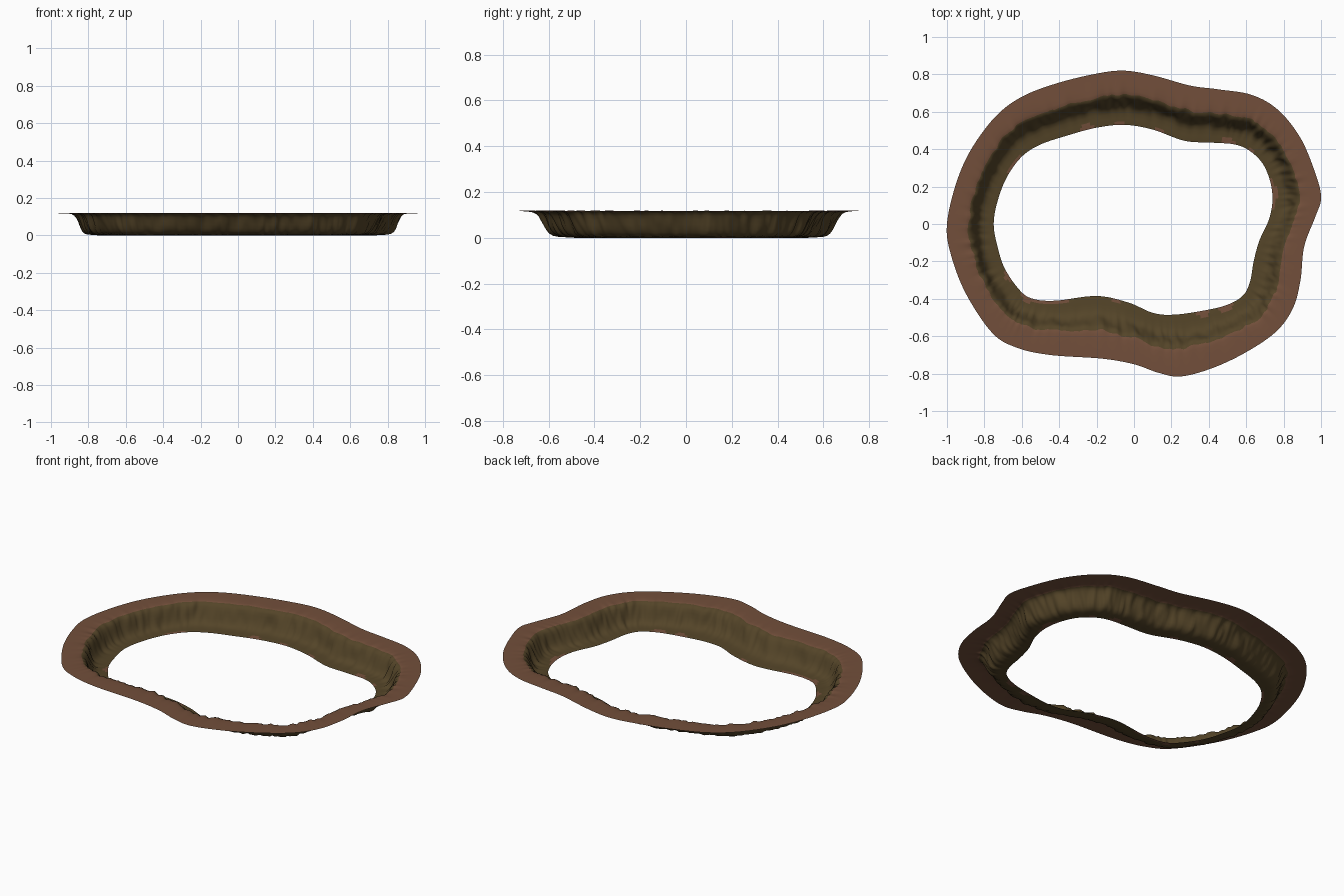
import bpy
import bmesh
from mathutils import Vector, noise

if "Cube" in bpy.data.objects:
    bpy.data.objects.remove(bpy.data.objects["Cube"])

# paired outline points: outer x, outer y, inner x, inner y
PAIRS = [
    (1.0, .14, .74, .12), (.97, .27, .73, .22), (.89, .46, .69, .32), (.77, .61, .62, .39),
    (.63, .69, .54, .425), (.45, .72, .42, .435), (.3, .74, .27, .445), (.1, .795, .1, .505),
    (-.06, .82, -.05, .53), (-.22, .80, -.2, .515), (-.42, .75, -.35, .475), (-.6, .68, -.5, .425),
    (-.74, .575, -.6, .36), (-.87, .40, -.68, .25), (-.95, .22, -.73, .12), (-1, 0, -.75, 0),
    (-.98, -.16, -.73, -.12), (-.9, -.37, -.69, -.24), (-.76, -.58, -.61, -.355), (-.63, -.66, -.54, -.40),
    (-.45, -.70, -.42, -.41), (-.17, -.72, -.2, -.385), (0, -.75, -.03, -.42), (.13, -.795, .1, -.475),
    (.25, -.815, .21, -.485), (.42, -.77, .36, -.465), (.6, -.685, .49, -.435), (.76, -.575, .58, -.385),
    (.85, -.45, .62, -.31), (.89, -.3, .64, -.2), (.91, -.12, .67, -.09), (.97, .04, .72, .02),
]
# cross-section: fraction from outer to inner edge, height, roughness
PROFILE = [
    (0, .118, 0), (.15, .118, 0), (.28, .118, .2), (.38, .117, .5), (.45, .115, .9),
    (.50, .108, 1), (.535, .095, 1), (.565, .078, 1), (.595, .058, 1), (.63, .038, 1),
    (.67, .022, 1), (.72, .011, .8), (.79, .005, .5), (.88, .003, .2), (.94, .002, 0), (1, 0, 0),
]
WALL_ROW = 4      # first row of the earth wall
STEPS = 14        # columns between outline points


def material(name, rgb):
    m = bpy.data.materials.new(name)
    m.diffuse_color = (*rgb, 1)
    m.use_nodes = True
    m.node_tree.nodes["Principled BSDF"].inputs["Base Color"].default_value = m.diffuse_color
    return m


def spline(i, u):
    """Closed Catmull-Rom through the paired outlines."""
    n = len(PAIRS)
    a, b, c, d = (Vector(PAIRS[(i + k) % n]) for k in (-1, 0, 1, 2))
    return .5 * (2 * b + (c - a) * u + (2 * a - 5 * b + 4 * c - d) * u * u
                 + (3 * b - a - 3 * c + d) * u ** 3)


bm = bmesh.new()
columns = []
for i in range(len(PAIRS)):
    for s in range(STEPS):
        q = spline(i, s / STEPS)
        outer, inner = Vector(q[:2]), Vector(q[2:])
        col = []
        for t, z, rough in PROFILE:
            # ragged, vertically grooved bank
            p = outer.lerp(inner, t)
            n1 = noise.noise(Vector((outer.x * 14, outer.y * 14, z * 6)))
            n2 = noise.noise(Vector((outer.x * 34, outer.y * 34, z * 14 + 5)))
            p = outer.lerp(inner, t + rough * (.045 * n1 + .03 * n2))
            z = min(.12, max(0, z + rough * .006 * n2))
            col.append(bm.verts.new((p.x, p.y, z)))
        columns.append(col)

# skin; brown brim, olive wall, small brown patches along the inner edge
rows = len(PROFILE)
for j, a in enumerate(columns):
    b = columns[(j + 1) % len(columns)]
    for r in range(rows - 1):
        f = bm.faces.new((a[r], b[r], b[r + 1], a[r + 1]))
        f.smooth = True
        c = f.calc_center_median()
        patch = noise.noise(Vector((c.x * 9, c.y * 9, 2)))
        olive = r >= WALL_ROW
        if r == rows - 2 and patch > .2 or r == rows - 3 and patch > .38:
            olive = False
        f.material_index = int(olive)
bmesh.ops.recalc_face_normals(bm, faces=bm.faces)
bm.faces.ensure_lookup_table()
if bm.faces[0].normal.z < 0:
    bmesh.ops.reverse_faces(bm, faces=bm.faces)

me = bpy.data.meshes.new("pond_bank")
bm.to_mesh(me)
bm.free()
me.materials.append(material("brown earth", (.17, .078, .043)))
me.materials.append(material("olive mud", (.088, .058, .021)))
bpy.context.collection.objects.link(bpy.data.objects.new("pond_bank", me))
